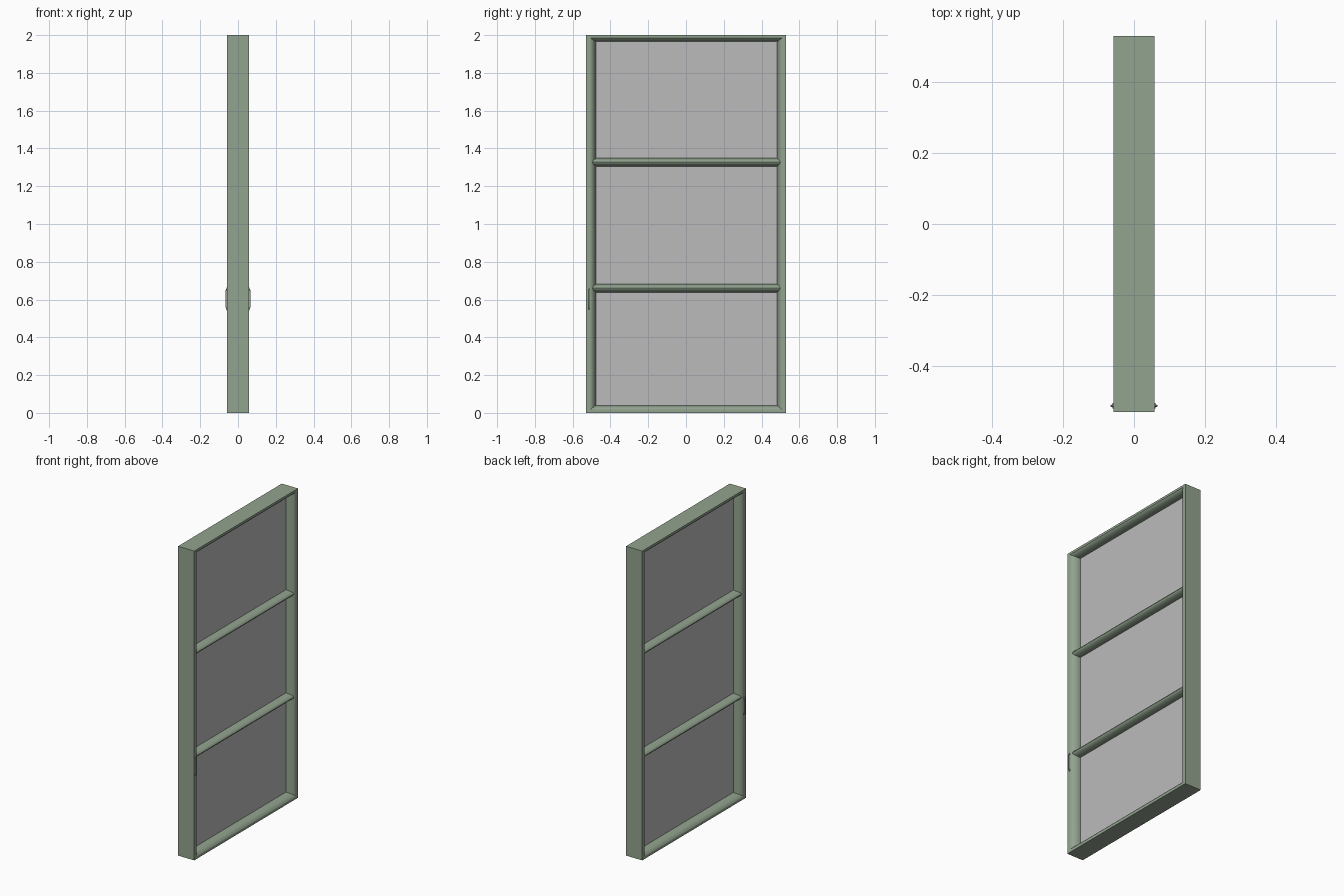
import bpy, bmesh, math

if "Cube" in bpy.data.objects:
    bpy.data.objects.remove(bpy.data.objects["Cube"])


def material(name, rgb):
    m = bpy.data.materials.new(name)
    m.diffuse_color = (*rgb, 1)
    m.use_nodes = True
    m.node_tree.nodes["Principled BSDF"].inputs["Base Color"].default_value = m.diffuse_color
    return m


GREEN = material("sage_green_paint", (0.29, 0.37, 0.275))
GREY = material("grey_glass", (0.50, 0.50, 0.50))


def finish(name, bm, mat, smooth=True):
    bmesh.ops.recalc_face_normals(bm, faces=bm.faces)
    me = bpy.data.meshes.new(name)
    bm.to_mesh(me)
    bm.free()
    me.materials.append(mat)
    ob = bpy.data.objects.new(name, me)
    bpy.context.collection.objects.link(ob)
    if smooth:
        bpy.ops.object.select_all(action='DESELECT')
        ob.select_set(True)
        bpy.context.view_layer.objects.active = ob
        bpy.ops.object.shade_smooth_by_angle(angle=math.radians(30))
    return ob


def bridge(bm, rings, closed):
    """Join consecutive rings of vertices; cap the ends of open runs."""
    n = len(rings[0])
    for i in range(len(rings) if closed else len(rings) - 1):
        a, b = rings[i], rings[(i + 1) % len(rings)]
        for j in range(n):
            k = (j + 1) % n
            bm.faces.new((a[j], a[k], b[k], b[j]))
    if not closed:
        bm.faces.new(rings[0])
        bm.faces.new(rings[-1][::-1])


# Outer frame: moulded profile (fraction of inset, depth) mitred round the opening
LEFT, RIGHT, BOTTOM, TOP = 0.053, 0.047, 0.04, 0.034
half = [(0, 0.058), (0.42, 0.058), (0.62, 0.053), (0.8, 0.043), (0.93, 0.03), (1, 0.014)]
profile = half + [(t, -x) for t, x in reversed(half)]
bm = bmesh.new()
rings = []
for sy, sz in ((-1, 0), (1, 0), (1, 1), (-1, 1)):
    ring = []
    for t, x in profile:
        y = -0.53 + LEFT * t if sy < 0 else 0.53 - RIGHT * t
        z = BOTTOM * t if sz == 0 else 2 - TOP * t
        ring.append(bm.verts.new((x, y, z)))
    rings.append(ring)
bridge(bm, rings, True)
finish("door_frame", bm, GREEN)

# Rounded crossbars
BARS = (0.66, 1.327)
for i, z in enumerate(BARS):
    bm = bmesh.new()
    rings = []
    for y in (-0.508, 0.512):
        rings.append([bm.verts.new((0.051 * math.cos(a), y, z + 0.022 * math.sin(a)))
                      for a in (math.tau * k / 20 for k in range(20))])
    bridge(bm, rings, False)
    finish(f"crossbar_{i + 1}", bm, GREEN)

# Glass panes between the bars
edges = (0.035, *BARS, 1.97)
for i in range(3):
    bm = bmesh.new()
    bmesh.ops.create_cube(bm, size=1)
    lo, hi = edges[i], edges[i + 1]
    for v in bm.verts:
        v.co = (v.co.x * 0.008, v.co.y * 0.98, (lo + hi) / 2 + v.co.z * (hi - lo))
    finish(f"glass_pane_{i + 1}", bm, GREY, False)

# Small pull handle on both faces
path = [(0.05, 0.655), (0.060, 0.655), (0.064, 0.645), (0.064, 0.565), (0.060, 0.55), (0.05, 0.55)]
for side, s in (("front", 1), ("back", -1)):
    cu = bpy.data.curves.new("pull_path", 'CURVE')
    cu.dimensions = '3D'
    cu.bevel_depth = 0.003
    cu.bevel_resolution = 2
    sp = cu.splines.new('POLY')
    sp.points.add(len(path) - 1)
    for p, (x, z) in zip(sp.points, path):
        p.co = (s * x, -0.513, z, 1)
    cu.materials.append(GREEN)
    ob = bpy.data.objects.new(f"pull_handle_{side}", cu)
    bpy.context.collection.objects.link(ob)
    # Round mounting feet
    for i, z in enumerate((0.655, 0.55)):
        bpy.ops.mesh.primitive_cylinder_add(vertices=16, radius=0.008, depth=0.004,
                                            location=(s * 0.059, -0.513, z),
                                            rotation=(0, math.pi / 2, 0))
        foot = bpy.context.object
        foot.name = f"handle_foot_{side}_{i + 1}"
        foot.data.materials.append(GREEN)
